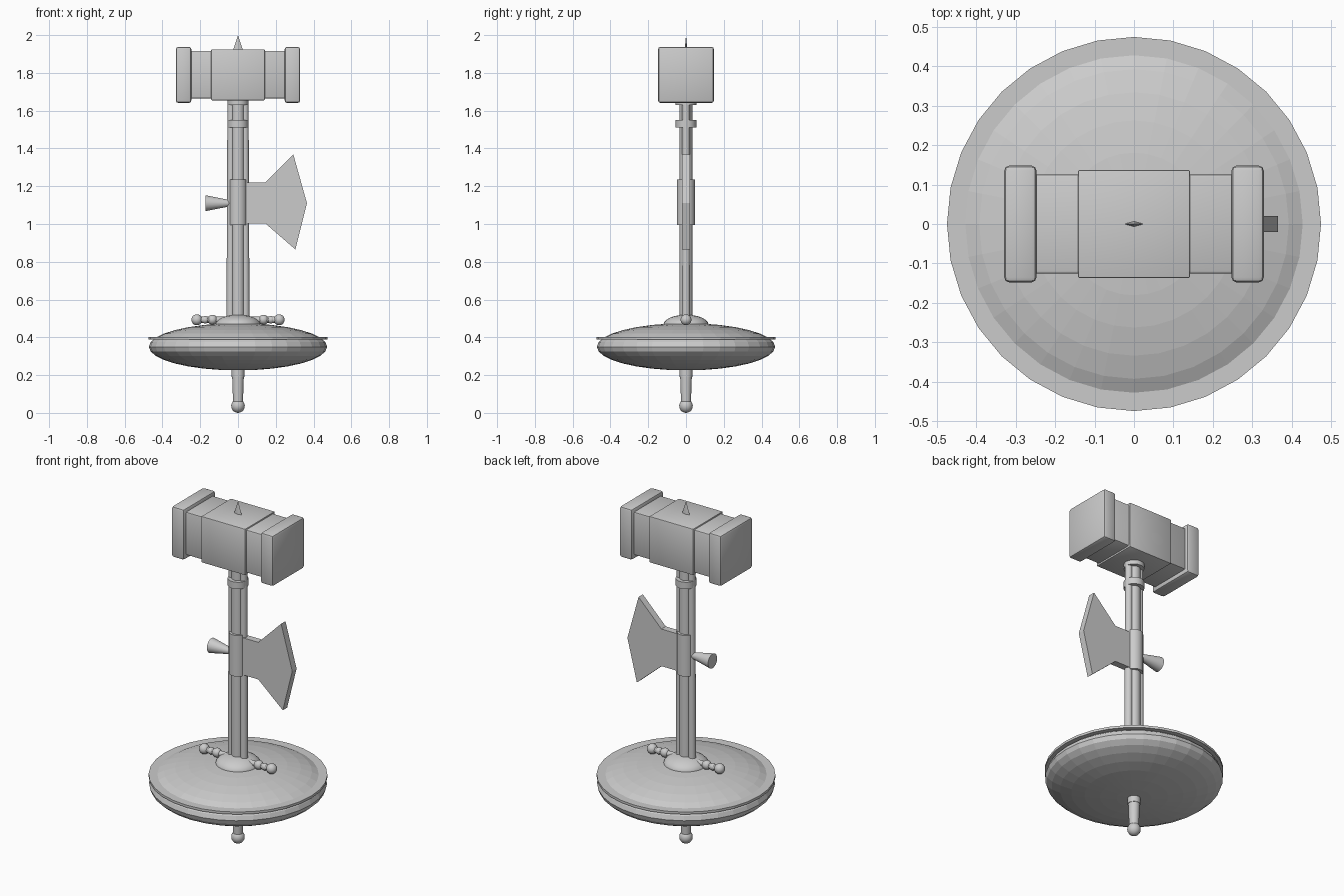
import bpy, bmesh, math
from mathutils import Matrix, Vector

if "Cube" in bpy.data.objects:
    bpy.data.objects.remove(bpy.data.objects["Cube"])

grey = bpy.data.materials.new("light_grey")
grey.diffuse_color = (0.6, 0.6, 0.6, 1)
grey.use_nodes = True
grey.node_tree.nodes["Principled BSDF"].inputs["Base Color"].default_value = grey.diffuse_color


def finish(name, bm, smooth=False):
    bmesh.ops.recalc_face_normals(bm, faces=bm.faces)
    me = bpy.data.meshes.new(name)
    bm.to_mesh(me)
    bm.free()
    me.materials.append(grey)
    ob = bpy.data.objects.new(name, me)
    bpy.context.collection.objects.link(ob)
    if smooth:
        bpy.ops.object.select_all(action='DESELECT')
        ob.select_set(True)
        bpy.context.view_layer.objects.active = ob
        bpy.ops.object.shade_smooth_by_angle(angle=math.radians(35))
    return ob


def cone(name, r1, r2, start, end, n=24, smooth=True):
    """Cylinder or cone running from start to end."""
    a, b = Vector(start), Vector(end)
    bm = bmesh.new()
    m = Matrix.Translation((a + b) / 2) @ (b - a).to_track_quat('Z', 'Y').to_matrix().to_4x4()
    bmesh.ops.create_cone(bm, cap_ends=True, segments=n, radius1=r1, radius2=r2,
                          depth=(b - a).length, matrix=m)
    return finish(name, bm, smooth)


def ball(name, centre, size, u=16, v=10, smooth=True):
    bm = bmesh.new()
    m = Matrix.Translation(centre) @ Matrix.Diagonal((*size, 1))
    bmesh.ops.create_uvsphere(bm, u_segments=u, v_segments=v, radius=1, matrix=m)
    return finish(name, bm, smooth)


def box(name, x, y, z, bevel):
    """Box from (min, max) spans, with rounded edges."""
    bm = bmesh.new()
    spans = (x, y, z)
    m = Matrix.Translation([(a + b) / 2 for a, b in spans]) @ \
        Matrix.Diagonal([b - a for a, b in spans] + [1])
    bmesh.ops.create_cube(bm, size=1, matrix=m)
    bmesh.ops.bevel(bm, geom=bm.edges[:], offset=bevel, segments=2, profile=0.5, affect='EDGES')
    return finish(name, bm, True)


# Flattened round base with a thin rim and a central dome
ball("base_dish", (0, 0, 0.35), (0.472, 0.472, 0.125), 32, 16, False)
cone("base_rim", 0.474, 0.474, (0, 0, 0.388), (0, 0, 0.402), 32, False)
ball("base_dome", (0, 0, 0.465), (0.12, 0.12, 0.055), 32, 12)

# Bottom finial
cone("finial_collar", 0.034, 0.034, (0, 0, 0.19), (0, 0, 0.26))
cone("finial_stem", 0.031, 0.026, (0, 0, 0.195), (0, 0, 0.05))
ball("finial_ball", (0, 0, 0.037), (0.036, 0.036, 0.037))

# Beaded handles on the base
for s, side in ((-1, "left"), (1, "right")):
    cone(side + "_handle_rod", 0.016, 0.016, (s * 0.07, 0, 0.493), (s * 0.22, 0, 0.493), 16)
    for i, (x, r) in enumerate(((0.218, 0.029), (0.174, 0.02), (0.135, 0.026))):
        ball(f"{side}_handle_bead_{i}", (s * x, 0, 0.493), (r, r, r))

# Shaft: a central rod flanked by two thinner rods that spread toward the base
cone("shaft_core", 0.034, 0.034, (0, 0, 0.48), (0, 0, 1.66))
for s, side in ((-1, "left"), (1, "right")):
    cone(side + "_shaft_rod", 0.022, 0.020, (s * 0.039, 0, 0.48), (s * 0.036, 0, 1.66), 16)
cone("shaft_collar", 0.055, 0.055, (0, 0, 1.51), (0, 0, 1.55))
cone("head_collar", 0.055, 0.055, (0, 0, 1.63), (0, 0, 1.66))
cone("axe_sleeve", 0.048, 0.048, (0, 0, 0.995), (0, 0, 1.235))

# Axe blade
outline = [(0.02, 1.22), (0.145, 1.22), (0.293, 1.368), (0.365, 1.11),
           (0.304, 0.865), (0.145, 1.003), (0.02, 1.003)]
bm = bmesh.new()
face = bm.faces.new([bm.verts.new((x, -0.02, z)) for x, z in outline])
ext = bmesh.ops.extrude_face_region(bm, geom=[face])
bmesh.ops.translate(bm, vec=(0, 0.04, 0),
                    verts=[v for v in ext["geom"] if isinstance(v, bmesh.types.BMVert)])
# keep both sides of the blade closed
if not face.is_valid or len(bm.faces) < len(outline) + 2:
    bmesh.ops.holes_fill(bm, edges=bm.edges[:])
finish("axe_blade", bm)

# Flared peg opposite the blade
cone("axe_peg", 0.014, 0.042, (-0.03, 0, 1.11), (-0.172, 0, 1.11))

# Hammer head
box("hammer_middle", (-0.142, 0.142), (-0.137, 0.137), (1.655, 1.925), 0.004)
box("hammer_core", (-0.26, 0.26), (-0.126, 0.126), (1.665, 1.917), 0.008)
for s, side in ((-1, "left"), (1, "right")):
    box(side + "_hammer_face", tuple(sorted((s * 0.247, s * 0.329))),
        (-0.148, 0.148), (1.641, 1.938), 0.013)

# Thin four-sided spike on top
bm = bmesh.new()
bmesh.ops.create_cone(bm, cap_ends=True, segments=4, radius1=1, radius2=0, depth=0.08,
                      matrix=Matrix.Translation((0, 0, 1.96)) @ Matrix.Diagonal((0.026, 0.007, 1, 1)))
finish("top_spike", bm)
